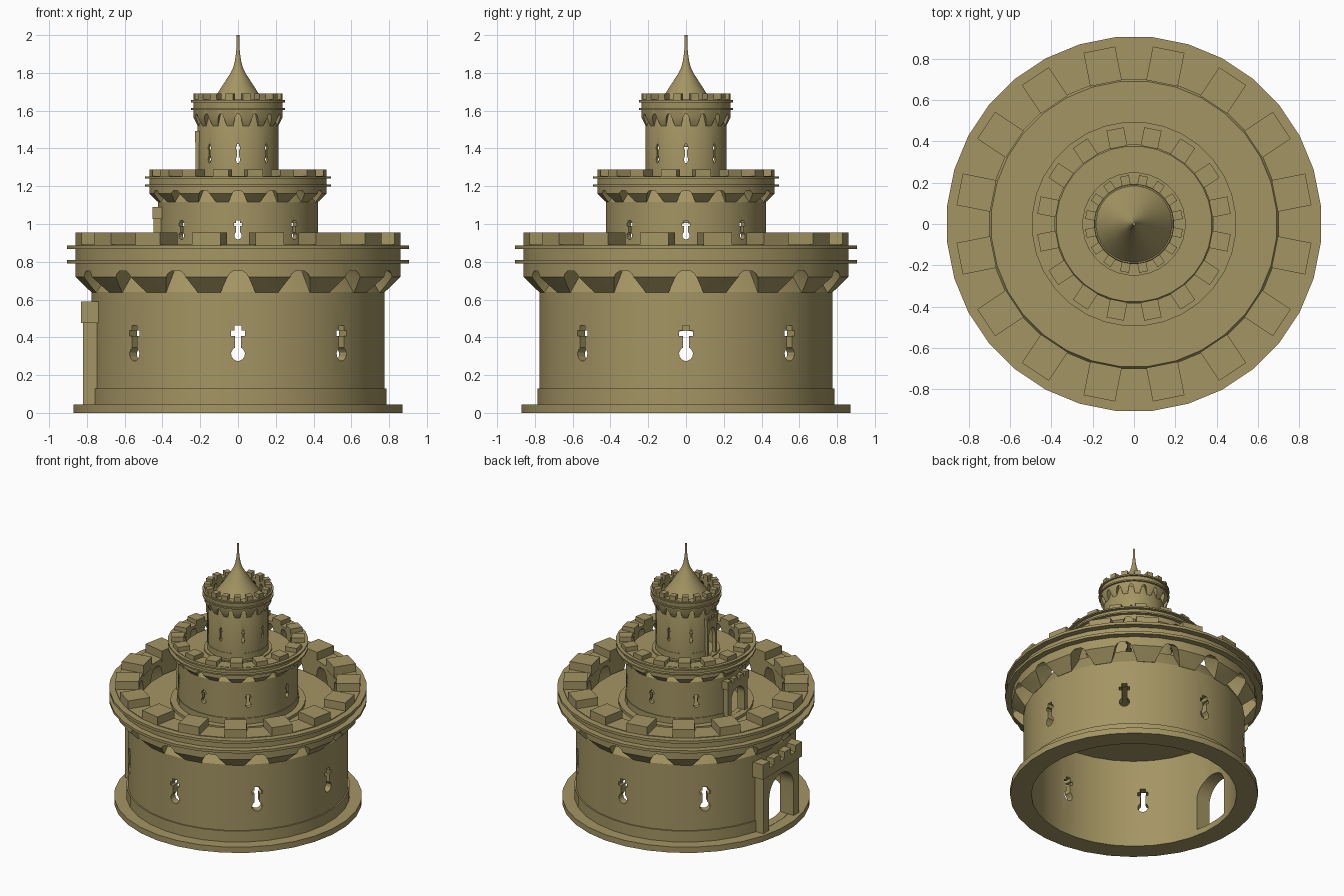
import bpy, bmesh, math
from mathutils import Matrix

if "Cube" in bpy.data.objects:
    bpy.data.objects.remove(bpy.data.objects["Cube"])

N = 32  # sides of every round part

stone = bpy.data.materials.new("khaki stone")
stone.diffuse_color = (0.37, 0.30, 0.125, 1)
stone.use_nodes = True
stone.node_tree.nodes["Principled BSDF"].inputs["Base Color"].default_value = stone.diffuse_color


def make_object(name, bm):
    bmesh.ops.remove_doubles(bm, verts=bm.verts, dist=1e-6)
    bmesh.ops.recalc_face_normals(bm, faces=bm.faces)
    me = bpy.data.meshes.new(name)
    bm.to_mesh(me)
    bm.free()
    me.materials.append(stone)
    ob = bpy.data.objects.new(name, me)
    bpy.context.collection.objects.link(ob)
    return ob


def lathe(name, profile):
    """Revolve a closed (r, z) profile; flats face the axes."""
    bm = bmesh.new()
    k = 1 / math.cos(math.pi / N)
    rings = []
    for r, z in profile:
        if r == 0:
            rings.append([bm.verts.new((0, 0, z))] * N)
        else:
            rings.append([bm.verts.new((r * k * math.cos((i + .5) * math.tau / N),
                                        r * k * math.sin((i + .5) * math.tau / N), z))
                          for i in range(N)])
    for a, b in zip(rings, rings[1:] + rings[:1]):
        for i in range(N):
            j = (i + 1) % N
            vs = list(dict.fromkeys((a[i], a[j], b[j], b[i])))
            if len(vs) > 2:
                bm.faces.new(vs)
    return make_object(name, bm)


def prisms(name, sections, angles, r0, r1, slope=0.0, ref=0.86):
    """Extrude (t, z) outlines along the radius at each angle."""
    bm = bmesh.new()
    for a in angles:
        c, s = math.cos(a), math.sin(a)
        for sec in sections:
            ends = [[bm.verts.new((r * c - t * s, r * s + t * c, z + (ref - r) * slope))
                     for t, z in sec] for r in (r0, r1)]
            bm.faces.new(ends[0])
            bm.faces.new(ends[1][::-1])
            n = len(sec)
            for i in range(n):
                j = (i + 1) % n
                bm.faces.new((ends[0][i], ends[1][i], ends[1][j], ends[0][j]))
    return make_object(name, bm)


def rect(t, w, z0, z1):
    return [(t - w, z0), (t + w, z0), (t + w, z1), (t - w, z1)]


def mirrored(half):
    """Complete an outline given its +t half from bottom to top."""
    return half + [(-t, z) for t, z in reversed(half)]


def cut(ob, cutters):
    bpy.context.view_layer.objects.active = ob
    for c in cutters:
        c.hide_render = True
        m = ob.modifiers.new("cut", 'BOOLEAN')
        m.operation = 'DIFFERENCE'
        m.solver = 'EXACT'
        m.object = c
        bpy.ops.object.modifier_apply(modifier=m.name)
        bpy.data.objects.remove(c, do_unlink=True)


def smooth(ob):
    bpy.ops.object.select_all(action='DESELECT')
    ob.select_set(True)
    bpy.context.view_layer.objects.active = ob
    bpy.ops.object.shade_smooth_by_angle(angle=math.radians(28))


# hollow tower wall with base flange, plinth, sloped shoulder and floor
wall = lathe("tower_wall", [(.72, 0), (.87, 0), (.87, .045), (.785, .045), (.785, .13),
                            (.775, .13), (.775, .64), (.70, .755), (.69, .77), (0, .77),
                            (0, .69), (.72, .69)])

# keyhole arrow slits all round except at the door
arc = [(.037 * math.sin(a), .312 - .037 * math.cos(a))
       for a in [math.radians(d) for d in (12, 40, 70, 100, 130)]]
slit = mirrored(arc + [(.017, .345), (.017, .408), (.037, .408), (.037, .435),
                       (.019, .435), (.019, .462)])
slits = prisms("slit_cutter", [slit], [math.radians(45 * i) for i in range(8) if i != 4], .6, .95)

# arched doorway on the left side
arch = [(.15 * math.cos(a), .285 + .15 * math.sin(a))
        for a in [math.pi / 2 * i / 8 for i in range(9)]]
half_door = [(.15, .047)] + arch[:-1]
door_open = half_door + [(0, .435)] + [(-t, z) for t, z in reversed(half_door)]
door_cut = prisms("door_cutter", [door_open], [math.pi], .5, 1.0)
cut(wall, [slits, door_cut])

# door surround and its small battlement
frame = [(-.22, .04), (-.22, .49), (.22, .49), (.22, .04)] + door_open
door_frame = prisms("door_frame", [frame], [math.pi], .73, .82)
door_head = prisms("door_head", [rect(0, .24, .475, .54)]
                   + [rect(t, .04, .535, .59) for t in (-.2, -.067, .067, .2)],
                   [math.pi], .73, .83)

# flared parapet, pierced by sixteen sloping arches that leave corbels
parapet = lathe("parapet", [(.765, .637), (.777, .637), (.86, .72), (.86, .892),
                            (.70, .892), (.70, .74)])
tunnel = mirrored([(.09, .48), (.09, .59), (.06, .705), (.048, .735), (.025, .751)])
cut(parapet, [prisms("arch_cutter", [tunnel],
                     [math.tau * i / 16 for i in range(16)], .6, .93, slope=.64)])

# string courses and merlons
lower_course = lathe("lower_course", [(.84, .79), (.905, .79), (.905, .81), (.84, .81)])
upper_course = lathe("upper_course", [(.84, .867), (.905, .867), (.905, .887), (.84, .887)])
merlons = prisms("merlons", [rect(0, .078, .87, .954)],
                 [math.tau * (i + .5) / 16 for i in range(16)], .695, .861)

# stack three scaled copies of the tier
parts = [wall, door_frame, door_head, parapet, lower_course, upper_course, merlons]
for label, sxy, sz, z in (("middle", .545, .545, .768), ("top", .275, .545, 1.172)):
    for p in parts:
        me = p.data.copy()
        me.transform(Matrix.Translation((0, 0, z)) @ Matrix.Diagonal((sxy, sxy, sz, 1)))
        ob = bpy.data.objects.new(label + "_" + p.name, me)
        bpy.context.collection.objects.link(ob)
for p in parts:
    p.name = "bottom_" + p.name

# concave spire with a needle tip
lathe("spire", [(0, 1.58), (.192, 1.58), (.11, 1.69), (.042, 1.795), (.027, 1.825),
                (.018, 1.855), (.011, 1.9), (.008, 1.93), (.007, 2.0), (0, 2.0)])

for ob in list(bpy.context.collection.objects):
    smooth(ob)
